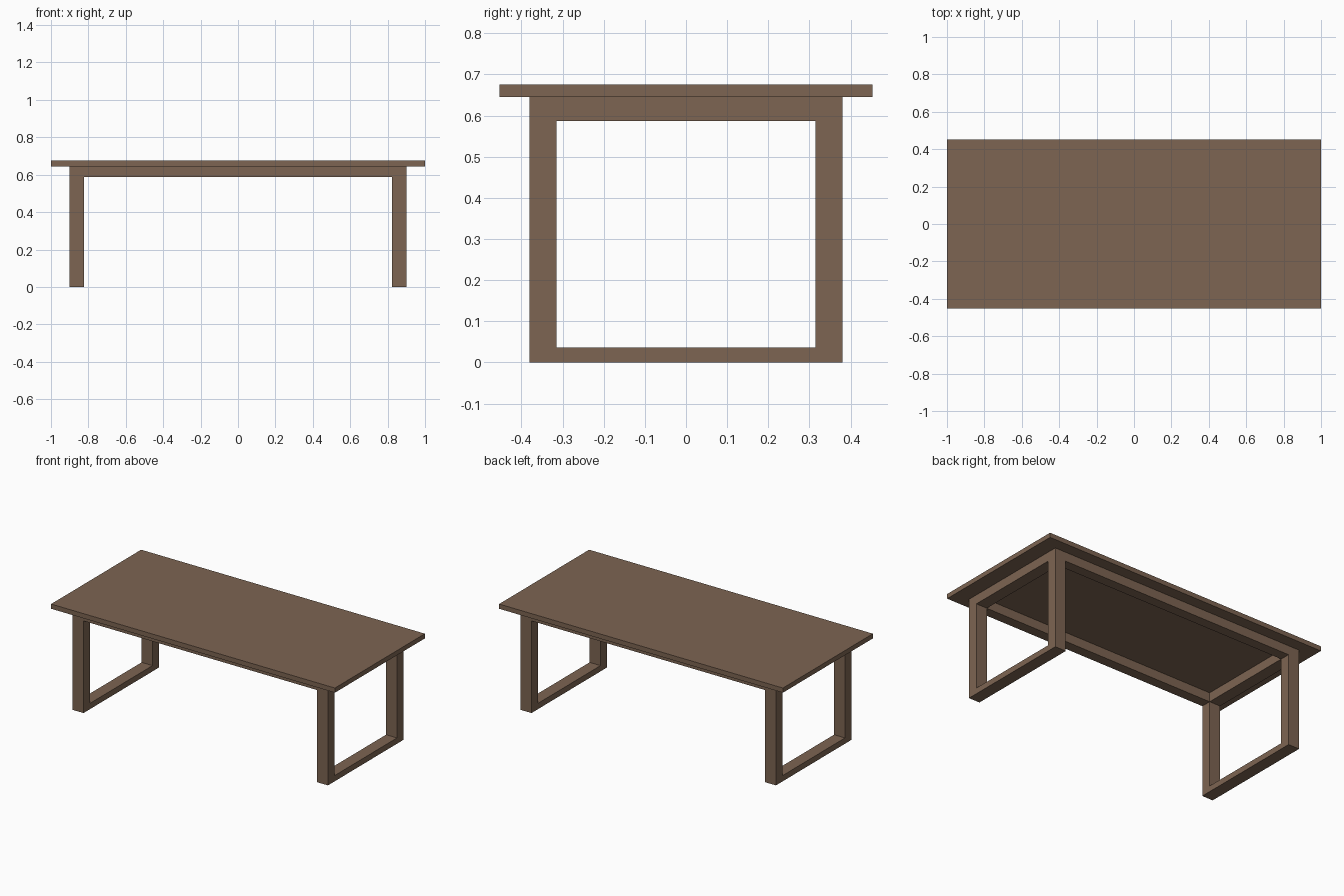
import bpy
from mathutils import Vector

cube = bpy.data.objects.get("Cube")
if cube:
    bpy.data.objects.remove(cube, do_unlink=True)

wood = bpy.data.materials.new("brown wood")
wood.use_nodes = True
colour = (0.205, 0.129, 0.084, 1)
wood.diffuse_color = colour
wood.node_tree.nodes["Principled BSDF"].inputs["Base Color"].default_value = colour


def box(name, low, high):
    """Box spanning two opposite corners."""
    low, high = Vector(low), Vector(high)
    bpy.ops.mesh.primitive_cube_add(size=1, location=(low + high) / 2)
    ob = bpy.context.object
    ob.name = name
    for v in ob.data.vertices:
        v.co = v.co * (high - low)
    ob.data.materials.append(wood)
    return ob


def span(a, b, side):
    """Range from a to b, mirrored when side is -1."""
    return sorted((a * side, b * side))


TOP, UNDER, RAIL, FOOT = 0.675, 0.645, 0.587, 0.037
X_OUT, X_IN, Y_OUT, Y_IN = 0.90, 0.823, 0.38, 0.315

# Table top
box("table_top", (-1, -0.453, UNDER), (1, 0.453, TOP))

# Closed leg frame at each end
for end, sx in (("left", 1), ("right", -1)):
    x0, x1 = span(X_IN, X_OUT, sx)
    for face, sy in (("front", -1), ("back", 1)):
        y0, y1 = span(Y_IN, Y_OUT, sy)
        box(f"{face}_{end}_leg", (x0, y0, 0), (x1, y1, UNDER))
    box(f"{end}_foot_rail", (x0, -Y_IN, 0), (x1, Y_IN, FOOT))
    box(f"{end}_top_rail", (x0, -Y_IN, RAIL), (x1, Y_IN, UNDER))

# Long rails under the top
for face, sy in (("front", -1), ("back", 1)):
    y0, y1 = span(Y_IN, Y_OUT, sy)
    box(f"{face}_long_rail", (-X_IN, y0, RAIL), (X_IN, y1, UNDER))
